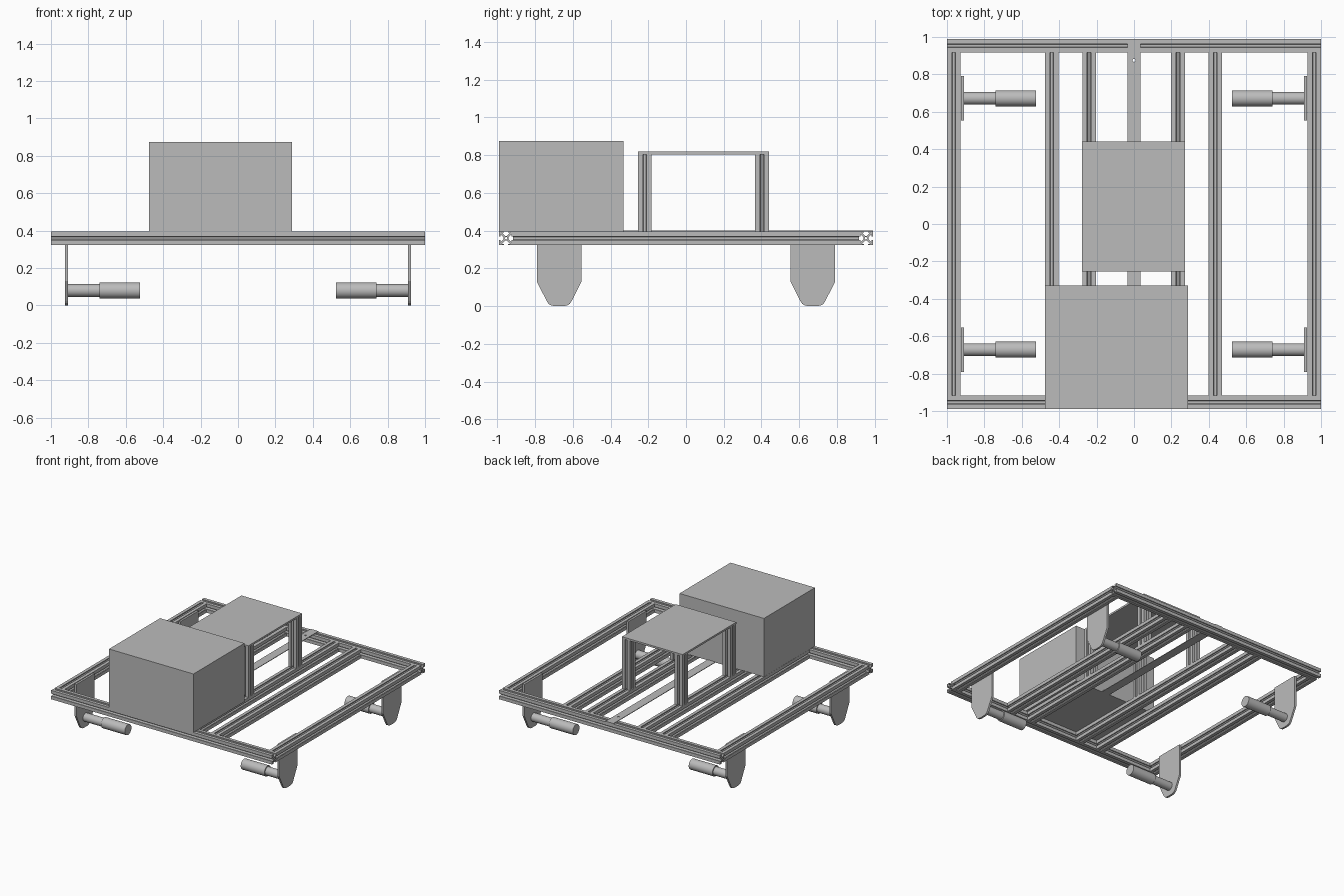
import bpy, bmesh
from math import pi
from mathutils import Matrix, Vector

cube = bpy.data.objects.get("Cube")
if cube:
    bpy.data.objects.remove(cube, do_unlink=True)

grey = bpy.data.materials.new("plain_grey")
grey.use_nodes = True
colour = (0.5, 0.5, 0.5, 1)
grey.diffuse_color = colour
grey.node_tree.nodes["Principled BSDF"].inputs["Base Color"].default_value = colour

H = 0.0365            # half width of a slotted bar
RAIL_Z = 0.36         # centre height of the frame
TOP = RAIL_Z + H


def finish(bm, name):
    bmesh.ops.recalc_face_normals(bm, faces=bm.faces)
    mesh = bpy.data.meshes.new(name)
    bm.to_mesh(mesh)
    bm.free()
    mesh.materials.append(grey)
    ob = bpy.data.objects.new(name, mesh)
    bpy.context.collection.objects.link(ob)
    return ob


def box(name, lo, hi):
    lo, hi = Vector(lo), Vector(hi)
    bm = bmesh.new()
    bmesh.ops.create_cube(bm, size=1)
    bmesh.ops.scale(bm, vec=hi - lo, verts=bm.verts)
    bmesh.ops.translate(bm, vec=(lo + hi) / 2, verts=bm.verts)
    return finish(bm, name)


def extrude(bm, vec):
    geom = bmesh.ops.extrude_face_region(bm, geom=bm.faces[:])["geom"]
    moved = [g for g in geom if isinstance(g, bmesh.types.BMVert)]
    bmesh.ops.translate(bm, vec=vec, verts=moved)


def slotted_bar(name, start, end):
    """T-slot bar with a hollow core, made from four turned quarters."""
    a, b, c, e, lip, r = 0.010, 0.021, 0.013, 0.006, H - 0.007, 0.007
    half = [(r, 0), (c, 0), (c, e), (lip, b), (lip, a), (H, a)]
    quarter = half + [(H, H)] + [(y, x) for x, y in reversed(half)] + [(r * 0.7, r * 0.7)]
    start, end = Vector(start), Vector(end)
    bm = bmesh.new()
    for k in range(4):
        turn = Matrix.Rotation(k * pi / 2, 3, 'Z')
        bm.faces.new([bm.verts.new(turn @ Vector((x, y, 0))) for x, y in quarter])
    bmesh.ops.remove_doubles(bm, verts=bm.verts, dist=1e-5)
    extrude(bm, (0, 0, (end - start).length))
    axis = (end - start).normalized()
    # quarter turns keep the slots square to the frame
    if axis.x > 0.5:
        rot = Matrix.Rotation(pi / 2, 4, 'Y')
    elif axis.y > 0.5:
        rot = Matrix.Rotation(-pi / 2, 4, 'X')
    else:
        rot = Matrix.Identity(4)
    bm.transform(Matrix.Translation(start) @ rot)
    return finish(bm, name)


def cylinder_x(name, x0, x1, y, z, radius):
    bm = bmesh.new()
    bmesh.ops.create_cone(bm, cap_ends=True, segments=40, radius1=radius,
                          radius2=radius, depth=abs(x1 - x0))
    bm.transform(Matrix.Translation(((x0 + x1) / 2, y, z)) @ Matrix.Rotation(pi / 2, 4, 'Y'))
    ob = finish(bm, name)
    bpy.ops.object.select_all(action='DESELECT')
    ob.select_set(True)
    bpy.context.view_layer.objects.active = ob
    bpy.ops.object.shade_smooth_by_angle()
    return ob


def hanger_plate(name, x, y):
    side = [(0.118, TOP - 0.005), (0.118, 0.13), (0.065, 0.025), (0.056, 0.012),
            (0.042, 0.004), (0.02, 0)]
    outline = side + [(-u, z) for u, z in reversed(side)]
    bm = bmesh.new()
    bm.faces.new([bm.verts.new((x - 0.008, y + u, z)) for u, z in outline])
    extrude(bm, (0.016, 0, 0))
    return finish(bm, name)


# Frame: cross rails, side rails and inner bars
for label, s in (("front", -1), ("back", 1)):
    y = s * (0.99 - H)
    slotted_bar(label + "_rail", (-1, y, RAIL_Z), (1, y, RAIL_Z))
inner_y = 0.99 - 2 * H
lengthwise = {"right_rail": H - 1, "left_rail": 1 - H, "right_outer_bar": -0.44,
              "left_outer_bar": 0.435, "right_inner_bar": -0.24, "left_inner_bar": 0.235}
for name, x in lengthwise.items():
    slotted_bar(name, (x, -inner_y, RAIL_Z), (x, inner_y, RAIL_Z))

# Flat centre strip with a bolt hole
strip = box("centre_strip", (-0.036, -0.98, TOP), (0.036, 0.99, TOP + 0.005))
bm = bmesh.new()
bmesh.ops.create_cone(bm, cap_ends=True, segments=16, radius1=0.008, radius2=0.008, depth=0.1)
bmesh.ops.translate(bm, vec=(0, 0.875, TOP), verts=bm.verts)
cutter = finish(bm, "hole_cutter")
cutter.hide_render = True
cut = strip.modifiers.new("hole", 'BOOLEAN')
cut.operation = 'DIFFERENCE'
cut.object = cutter
bpy.context.view_layer.objects.active = strip
bpy.ops.object.modifier_apply(modifier=cut.name)
bpy.data.objects.remove(cutter, do_unlink=True)

# Large housing at the front
box("housing", (-0.475, -0.99, TOP), (0.29, -0.33, 0.875))

# Table on four slotted legs
for side, x in (("right", -0.24), ("left", 0.235)):
    for end, y in (("front", -0.218), ("back", 0.403)):
        slotted_bar(f"{end}_{side}_table_leg", (x, y, TOP), (x, y, 0.805))
box("table_top", (-0.277, -0.255, 0.805), (0.272, 0.44, 0.82))

# Hanger plates with motors pointing inwards
for side, s in (("right", -1), ("left", 1)):
    for end, y in (("front", -0.672), ("back", 0.672)):
        tag = f"{end}_{side}_"
        hanger_plate(tag + "hanger_plate", s * 0.918, y)
        cylinder_x(tag + "gearbox", s * 0.735, s * 0.914, y, 0.08, 0.034)
        cylinder_x(tag + "motor", s * 0.525, s * 0.74, y, 0.08, 0.043)
